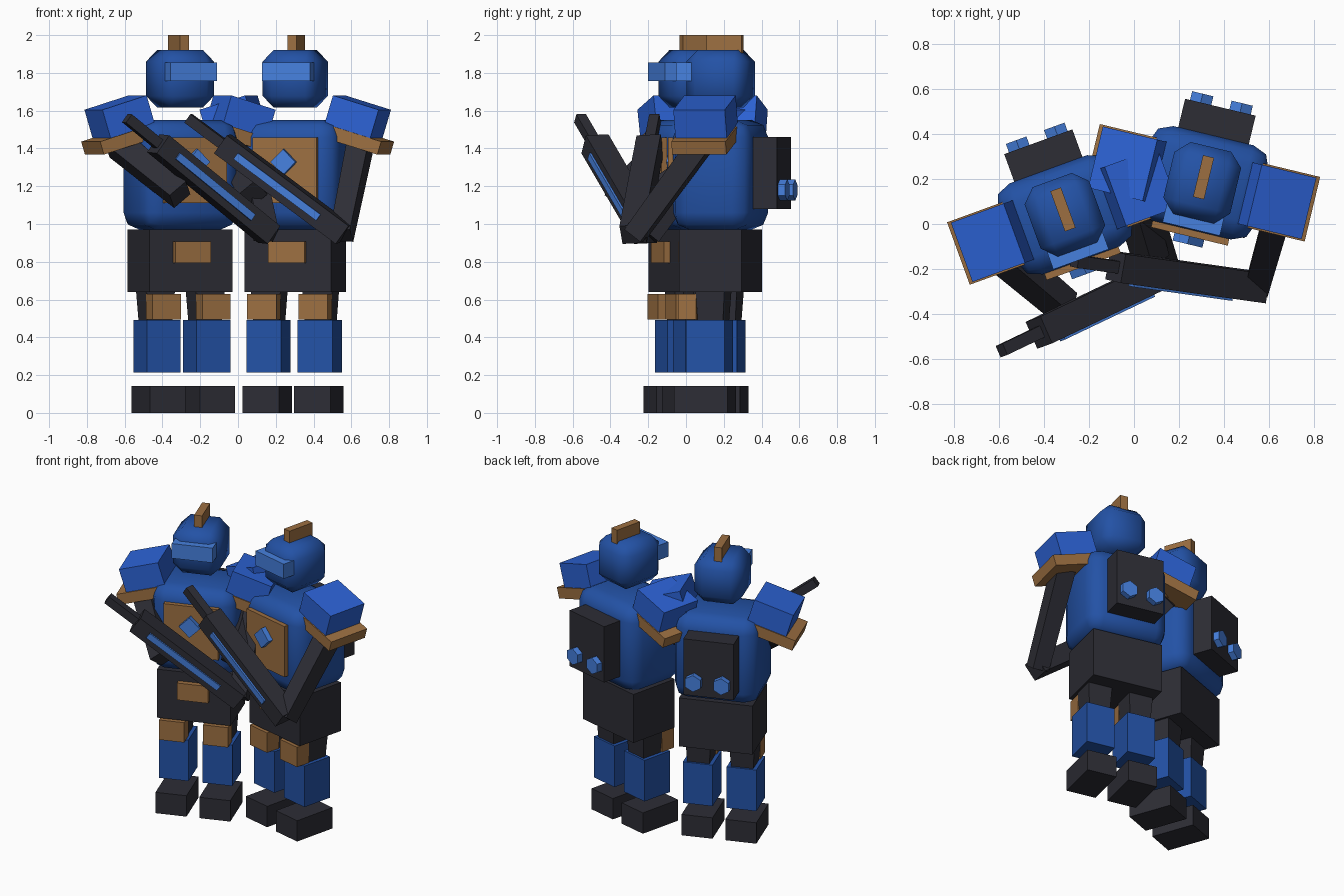
import bpy, bmesh, math
from mathutils import Matrix, Vector

if "Cube" in bpy.data.objects:
    bpy.data.objects.remove(bpy.data.objects["Cube"])


def material(name, rgb):
    m = bpy.data.materials.new(name)
    lin = [((c / 255 + 0.055) / 1.055) ** 2.4 for c in rgb]
    m.diffuse_color = (*lin, 1)
    m.use_nodes = True
    m.node_tree.nodes["Principled BSDF"].inputs["Base Color"].default_value = m.diffuse_color
    return m


BLUE = material("armour_blue", (35, 82, 166))
BRIGHT = material("shoulder_blue", (44, 98, 212))
LIGHT = material("glow_blue", (70, 128, 222))
DARK = material("dark_grey", (45, 45, 53))
BROWN = material("bronze", (156, 111, 65))


def finish(name, bm, matrix, mat, smooth=False):
    bm.transform(matrix)
    bmesh.ops.recalc_face_normals(bm, faces=bm.faces)
    for f in bm.faces:
        f.smooth = smooth
    me = bpy.data.meshes.new(name)
    bm.to_mesh(me)
    bm.free()
    me.materials.append(mat)
    bpy.context.collection.objects.link(bpy.data.objects.new(name, me))


def box(name, base, loc, size, mat, rot=None, bevel=0, segs=1, taper=1):
    """Box; taper scales the bottom end, bevel rounds all edges."""
    bm = bmesh.new()
    bmesh.ops.create_cube(bm, size=1)
    for v in bm.verts:
        if v.co.z < 0:
            v.co.x *= taper
            v.co.y *= taper
        v.co = Vector(a * b for a, b in zip(v.co, size))
    if bevel:
        bmesh.ops.bevel(bm, geom=bm.edges[:], offset=bevel, segments=segs,
                        profile=0.5, affect='EDGES')
    m = base @ Matrix.Translation(loc) @ (rot or Matrix())
    finish(name, bm, m, mat, bevel > 0)


def aim(direction, side=(0, 1, 0)):
    """Rotation whose z follows direction and whose y stays near side."""
    z = Vector(direction).normalized()
    x = Vector(side).cross(z).normalized()
    y = z.cross(x)
    return Matrix((x, y, z)).transposed().to_4x4()


def limb(name, base, a, b, w, d, mat, taper=1):
    a, b = Vector(a), Vector(b)
    box(name, base, (a + b) / 2, (w, d, (a - b).length), mat, aim(a - b), taper=taper)


def bolt(name, base, loc, r, depth):
    bm = bmesh.new()
    bmesh.ops.create_cone(bm, cap_ends=True, segments=6, radius1=r, radius2=r, depth=depth)
    m = base @ Matrix.Translation(loc) @ Matrix.Rotation(math.pi / 2, 4, 'X')
    finish(name, bm, m, LIGHT)


def soldier(n, x, y, angle):
    base = Matrix.Translation((x, y, 0)) @ Matrix.Rotation(math.radians(angle), 4, 'Z')

    def part(name, *args, **kw):
        box(f"{name}_{n}", base, *args, **kw)

    # mirrored legs, shoulders and backpack bolts
    for s, side in ((-1, "left"), (1, "right")):
        part(f"foot_{side}", (s * .14, -.05, .071), (.198, .29, .142), DARK)
        part(f"shin_{side}", (s * .14, -.027, .353), (.19, .21, .28), BLUE)
        part(f"knee_{side}", (s * .14, -.13, .563), (.16, .10, .135), BROWN)
        part(f"thigh_{side}", (s * .14, -.005, .575), (.165, .16, .19), DARK, taper=.85)
        tilt = Matrix.Rotation(s * math.radians(17), 4, 'Y')
        part(f"pauldron_{side}", (s * .334, 0, 1.547), (.26, .28, .20), BRIGHT, rot=tilt)
        part(f"pauldron_rim_{side}", (s * .361, 0, 1.442), (.275, .295, .072), BROWN, rot=tilt)
        bolt(f"pack_bolt_{side}_{n}", base, (s * .09, .345, 1.18), .056, .08)

    # body
    part("hips", (0, 0, .805), (.47, .34, .33), DARK)
    part("buckle", (0, -.18, .85), (.20, .05, .115), BROWN)
    part("torso", (0, 0, 1.26), (.545, .43, .58), BLUE, bevel=.09, segs=2)
    part("chest_plate", (0, -.22, 1.285), (.35, .05, .345), BROWN)
    part("chest_diamond", (0, -.26, 1.328), (.096, .04, .096), LIGHT,
         rot=Matrix.Rotation(math.pi / 4, 4, 'Y'))
    part("backpack", (0, .27, 1.27), (.322, .15, .38), DARK)

    # head
    part("helmet", (0, 0, 1.769), (.305, .328, .303), BLUE, bevel=.06)
    part("visor", (0, -.168, 1.806), (.262, .085, .10), LIGHT)
    part("crest", (0, .025, 1.95), (.05, .19, .10), BROWN)

    # arms reaching to the rifle
    limb(f"arm_right_{n}", base, (.36, 0, 1.45), (.345, -.385, .94), .12, .12, DARK, .9)
    limb(f"arm_left_{n}", base, (-.36, 0, 1.43), (-.14, -.385, 1.155), .13, .13, DARK, .9)

    # rifle across the chest
    rear, tip = Vector((.36, -.39, .945)), Vector((-.47, -.47, 1.56))
    at = lambda t: rear.lerp(tip, t)
    limb(f"rifle_body_{n}", base, at(.78), at(0), .118, .13, DARK)
    limb(f"rifle_barrel_{n}", base, tip, at(.76), .055, .055, DARK)
    out = aim(tip - rear).to_3x3() @ Vector((0, -.062, 0))
    limb(f"rifle_stripe_{n}", base, at(.68) + out, at(.15) + out, .04, .03, LIGHT)


soldier("a", -.307, .041, 20)
soldier("b", .303, .183, -13.5)
